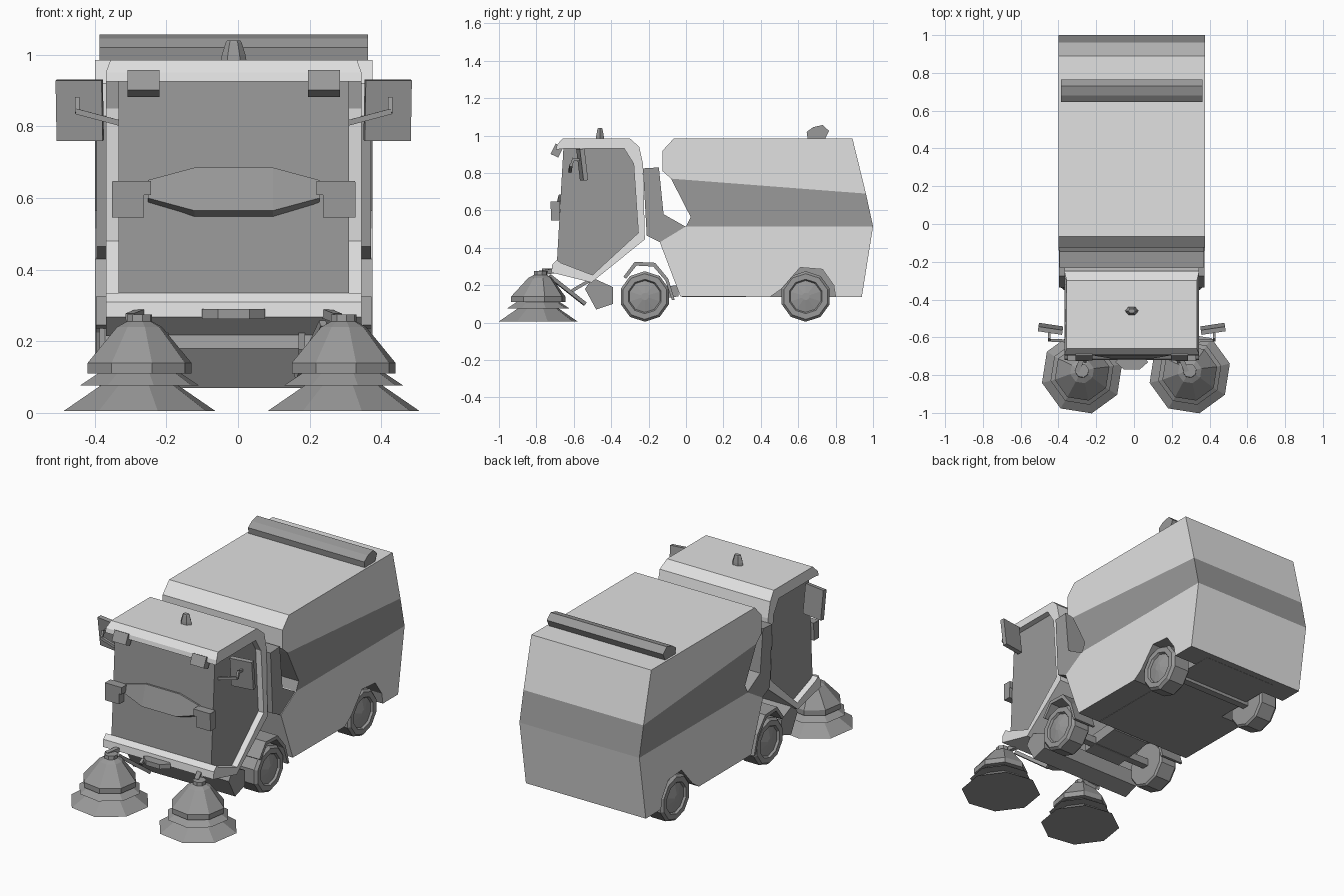
import bpy, bmesh, math
from mathutils import Vector

cube = bpy.data.objects.get("Cube")
if cube:
    bpy.data.objects.remove(cube, do_unlink=True)

CX = -0.012  # centre line of the vehicle


def material(name, v):
    m = bpy.data.materials.new(name)
    m.use_nodes = True
    m.diffuse_color = (v, v, v, 1)
    m.node_tree.nodes["Principled BSDF"].inputs["Base Color"].default_value = (v, v, v, 1)
    return m


LIGHT = material("light grey paint", 0.75)
GREY = material("mid grey", 0.32)


def finish(name, bm, *mats):
    bmesh.ops.recalc_face_normals(bm, faces=bm.faces)
    me = bpy.data.meshes.new(name)
    bm.to_mesh(me)
    bm.free()
    for m in mats:
        me.materials.append(m)
    ob = bpy.data.objects.new(name, me)
    bpy.context.collection.objects.link(ob)
    return ob


def prism(name, profile, half, *mats, centre=CX):
    """Side profile of (y, z) points extruded across x."""
    bm = bmesh.new()
    a, b = [[bm.verts.new((centre + s * half, y, z)) for y, z in profile] for s in (-1, 1)]
    bm.faces.new(a)
    bm.faces.new(b)
    for i in range(len(a)):
        j = (i + 1) % len(a)
        bm.faces.new((a[i], a[j], b[j], b[i]))
    return finish(name, bm, *mats)


def lathe(name, rings, sides, place, mat, turn=0.5):
    """Rings of (radius, height), closed at both ends, put in space by place()."""
    bm = bmesh.new()
    loops = []
    for r, h in rings:
        angles = [math.tau * (i + turn) / sides for i in range(sides)]
        loops.append([bm.verts.new(place(r * math.cos(t), r * math.sin(t), h)) for t in angles])
    for a, b in zip(loops, loops[1:]):
        for i in range(sides):
            j = (i + 1) % sides
            bm.faces.new((a[i], a[j], b[j], b[i]))
    bm.faces.new(loops[0])
    bm.faces.new(loops[-1])
    return finish(name, bm, mat)


def rod(name, a, b, r, mat=GREY):
    a, b = Vector(a), Vector(b)
    q = (b - a).to_track_quat('Z', 'Y')
    return lathe(name, [(r, 0), (r, (b - a).length)], 4,
                 lambda u, v, h: a + q @ Vector((u, v, h)), mat)


def box(name, centre, size, mat=GREY, rot=(0, 0, 0)):
    bm = bmesh.new()
    bmesh.ops.create_cube(bm, size=1)
    bmesh.ops.scale(bm, vec=size, verts=bm.verts)
    ob = finish(name, bm, mat)
    ob.location, ob.rotation_euler = centre, rot
    return ob


# Hopper: lower shell with wheel arches, wrapped stripe, upper shell
lower = prism("hopper_lower", [
    (-.03, .14), (-.14, .43), (0, .515), (1, .515), (.94, .138), (.8, .138), (.79, .2),
    (.73, .285), (.61, .295), (.51, .18), (.45, .138)], .387, LIGHT, GREY)
for f in lower.data.polygons:
    c = f.center
    arch = .4 < c.y < .85 and c.z < .32 and abs(f.normal.x) < .5
    f.material_index = int(f.normal.z < -.5 or arch)
prism("hopper_stripe", [(-.08, .77), (.025, .565), (0, .515), (1, .515), (.962, .69)], .387, GREY)
prism("hopper_upper", [(-.08, .77), (-.125, .81), (-.125, .92), (-.065, .985),
                       (.89, .985), (.962, .69)], .387, LIGHT)
prism("chassis", [(-.02, .137), (-.08, .3), (.9, .3), (.9, .137)], .24, GREY)
prism("rear_panel", [(-.23, .825), (-.145, .83), (-.12, .58), (0, .512), (-.14, .43),
                     (-.21, .465)], .383, GREY)
prism("light_bar", [(.65, .985), (.645, 1.02), (.68, 1.045), (.73, 1.057), (.765, 1.025),
                    (.745, .985)], .375, GREY)

# Cab: glazed core inside a painted frame
prism("cab_glass", [(-.69, .325), (-.5, .25), (-.25, .475), (-.27, .85), (-.32, .94),
                    (-.655, .94)], .322, GREY)
frame = prism("cab_frame", [
    (-.655, .93), (-.695, .925), (-.69, .95), (-.66, .985), (-.3, .985), (-.25, .94),
    (-.23, .85), (-.22, .445), (-.505, .215), (-.72, .268), (-.715, .31), (-.69, .335),
    (-.67, .32), (-.5, .255), (-.255, .48), (-.28, .85), (-.33, .93)], .357, LIGHT)
for v in frame.data.vertices:
    if v.co.z > .97:
        v.co.x = CX + (v.co.x - CX) * .965

# Curved bulge across the windscreen
bm = bmesh.new()
cols = []
for x, top, mid, low, out in ((-.24, .65, .6, .585, .008), (-.11, .685, .565, .545, .03),
                              (.11, .685, .565, .545, .03), (.24, .65, .6, .585, .008)):
    cols.append([bm.verts.new((CX + x, y, z)) for y, z in
                 ((-.66, top), (-.68, top), (-.682 - out, mid), (-.67, low))])
for a, b in zip(cols, cols[1:]):
    for i in range(4):
        j = (i + 1) % 4
        bm.faces.new((a[i], a[j], b[j], b[i]))
bm.faces.new(cols[0])
bm.faces.new(cols[-1])
finish("windscreen_bulge", bm, GREY)

# Roof beacon and front step
lathe("beacon", [(.036, .98), (.033, 1.0), (.022, 1.035), (.018, 1.04)], 6,
      lambda u, v, h: (CX + u, -.46 + v * .7, h), GREY, 0)
lathe("front_step", [(1, .262), (1, .29)], 6,
      lambda u, v, h: (CX + u * .088, -.73 + v * .045, h), GREY, 0)

# Suction head, front axle and drive beam
prism("suction_head", [(-.54, .18), (-.5, .24), (-.39, .19), (-.39, .1), (-.48, .07)], .33, GREY)
prism("front_beam", [(-.29, .11), (-.29, .18), (-.04, .2), (-.04, .14)], .12, GREY)

TYRE = [(.125, 0), (.135, .01), (.135, .105), (.122, .12), (.092, .12), (.085, .108), (.02, .122)]
BRUSH = [(.21, .005), (.105, .078), (.165, .076), (.115, .11), (.143, .11), (.143, .14),
         (.062, .24), (.035, .255), (.035, .275)]

for s, side in ((1, "left"), (-1, "right")):
    def at(x, y, z):
        return (CX + s * x, y, z)

    # Wheels and axles
    for y, end in ((-.22, "front"), (.64, "rear")):
        lathe(f"{end}_wheel_{side}", TYRE, 10,
              lambda u, v, h, y=y: at(.255 + h, y + u, .14 + v), GREY)
        rod(f"{end}_axle_{side}", at(0, y, .14), at(.26, y, .14), .03)

    # Front mudguard strip
    prism(f"front_fender_{side}", [
        (-.335, .245), (-.275, .325), (-.165, .32), (-.095, .235), (-.06, .12), (-.075, .12),
        (-.11, .225), (-.175, .3), (-.265, .305), (-.32, .235)], .07, GREY,
        centre=CX + s * .315)

    # Sweeping brushes and their arms
    bx = .01 + s * .285
    lathe(f"brush_{side}", BRUSH, 8,
          lambda u, v, h: (bx + u * 1.04, -.79 + v * 1.04 + .1 * max(h - .14, 0), h), GREY, .3)
    rod(f"brush_hanger_{side}", at(.29, -.78, .265), at(.24, -.66, .285), .018)
    rod(f"brush_arm_{side}", at(.25, -.73, .25), at(.18, -.54, .1), .014)
    rod(f"brush_stay_{side}", at(.19, -.61, .17), at(.19, -.49, .24), .012)

    # Headlamps and upper work lamps
    box(f"headlamp_{side}", at(.295, -.7, .595), (.09, .045, .1))
    box(f"headlamp_cap_{side}", at(.285, -.7, .628), (.108, .05, .04))
    box(f"work_lamp_{side}", at(.252, -.69, .92), (.09, .045, .062), rot=(-.45, 0, 0))

    # Mirrors on bent stalks
    box(f"mirror_{side}", at(.43, -.555, .845), (.13, .025, .17), rot=(.12, 0, s * .15))
    rod(f"mirror_stalk_{side}", at(.32, -.62, .81), at(.44, -.615, .842), .011)
    rod(f"mirror_post_{side}", at(.437, -.615, .838), at(.437, -.6, .88), .009)
    rod(f"mirror_link_{side}", at(.437, -.6, .87), at(.437, -.555, .87), .009)
